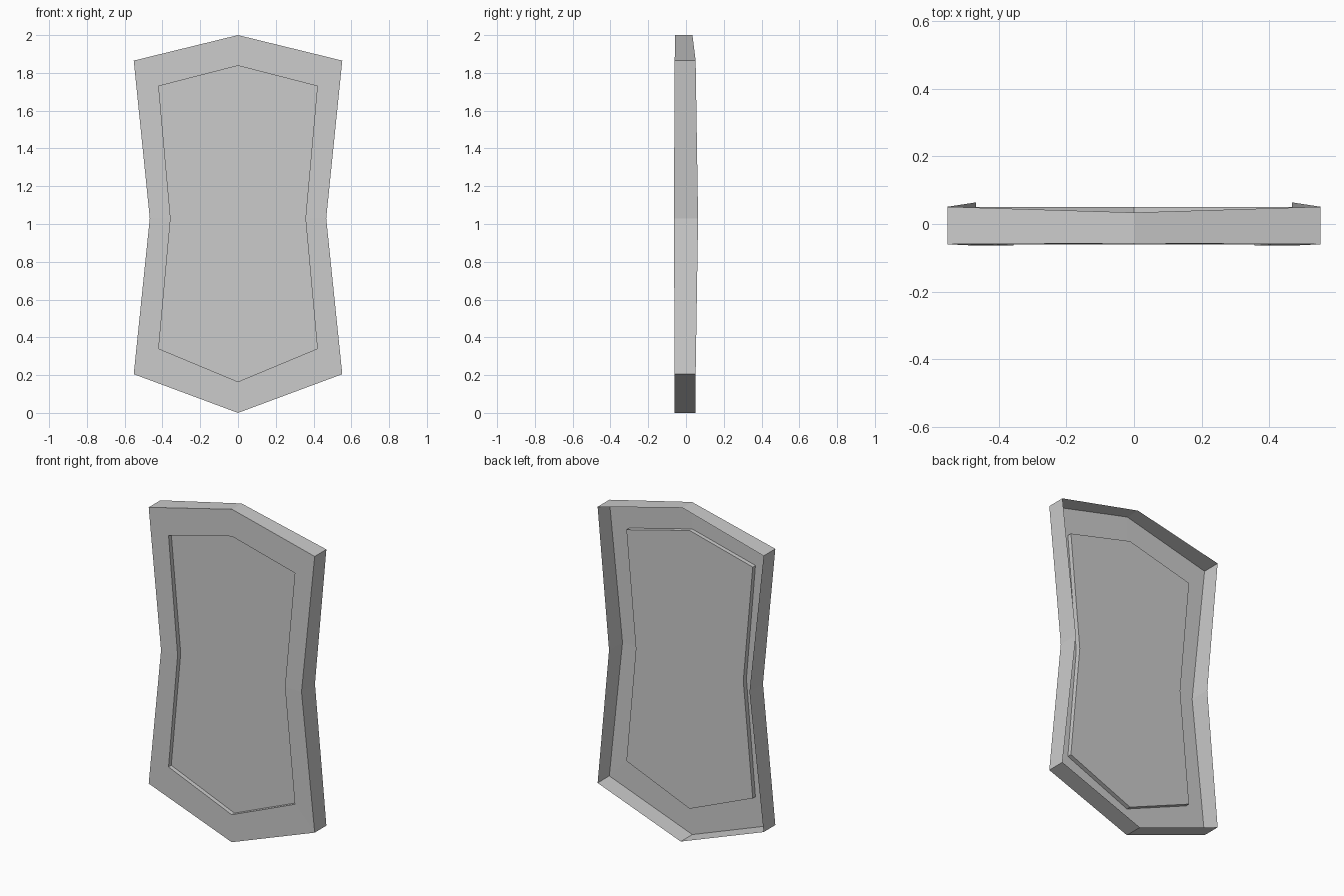
import bpy, bmesh

if "Cube" in bpy.data.objects:
    bpy.data.objects.remove(bpy.data.objects["Cube"])

# Half outlines (x, z) from top point to bottom point
outer = [(0, 2.0), (0.552, 1.865), (0.467, 1.03), (0.552, 0.205), (0, 0.0)]
inner = [(0, 1.838), (0.42, 1.73), (0.357, 1.03), (0.42, 0.34), (0, 0.165)]


def ring(bm, half, depths):
    """Closed mirrored outline with one y depth per half-outline point."""
    pts = [(x, y, z) for (x, z), y in zip(half, depths)]
    pts += [(-x, y, z) for x, y, z in pts[-2:0:-1]]
    return [bm.verts.new(p) for p in pts]


bm = bmesh.new()
# Recess floor, recess edge, front rim and outer wall; the back is open
rings = [
    ring(bm, inner, [-0.034] * 5),
    ring(bm, inner, [-0.058, -0.06, -0.064, -0.06, -0.06]),
    ring(bm, outer, [-0.057, -0.06, -0.064, -0.06, -0.06]),
    ring(bm, outer, [0.034, 0.051, 0.064, 0.051, 0.05]),
]
for a, b in zip(rings, rings[1:]):
    n = len(a)
    for i in range(n):
        j = (i + 1) % n
        bm.faces.new((a[i], a[j], b[j], b[i]))
floor = bm.faces.new(rings[0])
bmesh.ops.recalc_face_normals(bm, faces=bm.faces)
# The open shell must face forward
floor.normal_update()
if floor.normal.y > 0:
    bmesh.ops.reverse_faces(bm, faces=bm.faces)

# Waisted open-backed shell with a recessed front
mesh = bpy.data.meshes.new("waisted_panel")
bm.to_mesh(mesh)
bm.free()
bpy.context.collection.objects.link(bpy.data.objects.new("waisted_panel", mesh))
